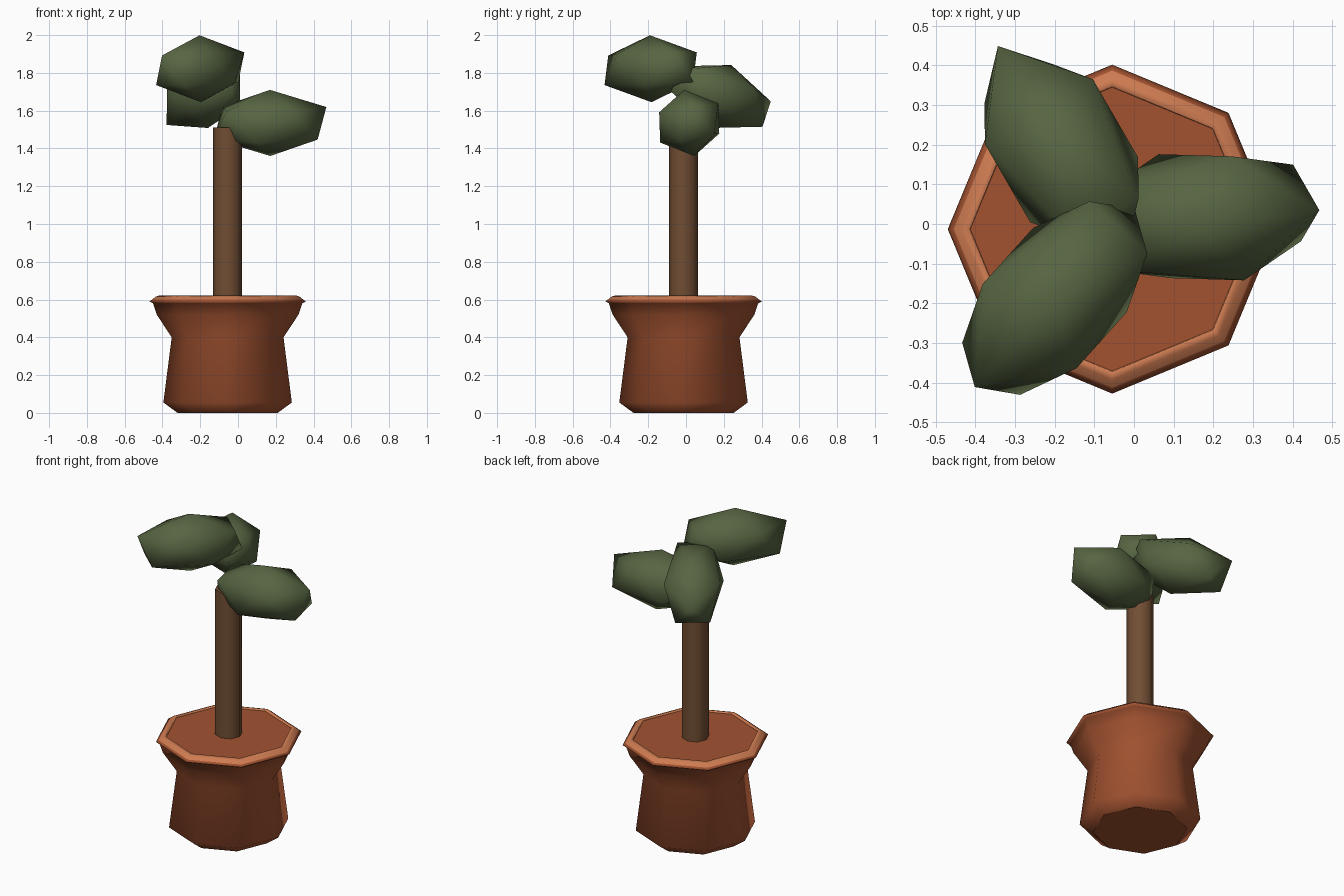
import bpy, bmesh
from math import cos, sin, pi

if "Cube" in bpy.data.objects:
    bpy.data.objects.remove(bpy.data.objects["Cube"])

AXIS = (-0.055, -0.013)   # centre of pot and trunk
SIDES = 8


def material(name, rgb):
    mat = bpy.data.materials.new(name)
    mat.use_nodes = True
    mat.diffuse_color = (*rgb, 1)
    mat.node_tree.nodes["Principled BSDF"].inputs["Base Color"].default_value = (*rgb, 1)
    return mat


terracotta = material("terracotta", (0.36, 0.085, 0.03))
light_clay = material("light clay", (0.62, 0.2, 0.083))
bark = material("bark", (0.165, 0.075, 0.033))
leaf_green = material("leaf green", (0.095, 0.13, 0.054))


def add_object(name, bm, mat, location, rotation=(0, 0, 0)):
    mesh = bpy.data.meshes.new(name)
    bm.to_mesh(mesh)
    bm.free()
    mesh.materials.append(mat)
    obj = bpy.data.objects.new(name, mesh)
    obj.location = location
    obj.rotation_euler = rotation
    bpy.context.collection.objects.link(obj)
    return obj


def lathe(name, profile, mat, cap_bottom=False, cap_top=False):
    """Turn a (radius, height) profile into an eight-sided body with flat caps."""
    bm = bmesh.new()
    rings = [[bm.verts.new((r * cos(2 * pi * i / SIDES), r * sin(2 * pi * i / SIDES), z))
              for i in range(SIDES)] for r, z in profile]
    for low, high in zip(rings, rings[1:]):
        for i in range(SIDES):
            j = (i + 1) % SIDES
            bm.faces.new((low[i], low[j], high[j], high[i])).smooth = True
    caps = []
    if cap_bottom:
        caps.append(bm.faces.new(rings[0][::-1]))
    if cap_top:
        caps.append(bm.faces.new(rings[-1]))
    for cap in caps:
        for edge in cap.edges:
            edge.smooth = False
    return add_object(name, bm, mat, (*AXIS, 0))


def leaf(name, location, rotation):
    """A stretched twenty-sided blob, long along its own x axis."""
    bm = bmesh.new()
    bmesh.ops.create_icosphere(bm, subdivisions=1, radius=1)
    bmesh.ops.scale(bm, vec=(0.335, 0.187, 0.177), verts=bm.verts)
    for face in bm.faces:
        face.smooth = True
    return add_object(name, bm, leaf_green, location, rotation)


# Pot: waisted body, lighter rim and flat soil
lathe("pot_body", [(0.265, 0), (0.34, 0.055), (0.296, 0.4), (0.375, 0.52),
                   (0.395, 0.58), (0.415, 0.59), (0.4, 0.6)], terracotta, cap_bottom=True)
lathe("pot_rim", [(0.4, 0.6), (0.38, 0.616), (0.36, 0.622), (0.358, 0.61)], light_clay)
lathe("soil", [(0.36, 0.6), (0.36, 0.611)], terracotta, cap_top=True)

# Trunk
lathe("trunk", [(0.077, 0.6), (0.077, 1.51)], bark, cap_top=True)

# Leaves: roll, pitch (tip down) and heading
leaf("leaf_left", (0.17, 0.017, 1.535), (0.15, -0.02, 0.1))
leaf("leaf_front_right", (-0.2, -0.187, 1.822), (0, 0.03, 3.98))
leaf("leaf_back_right", (-0.183, 0.185, 1.675), (0.05, 0.34, 2.13))
